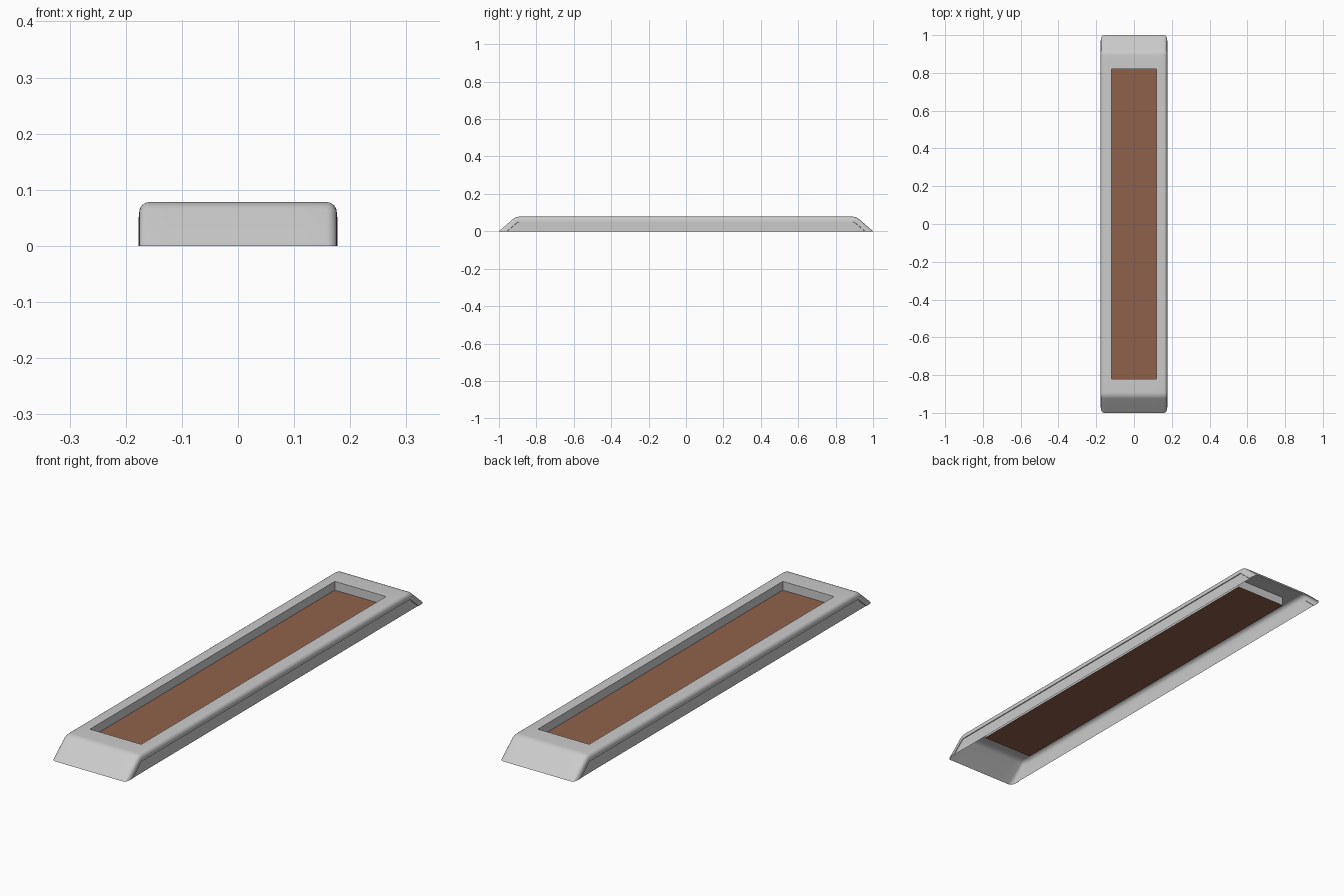
import bpy, bmesh
from math import sin, cos, tan, pi, radians

if "Cube" in bpy.data.objects:
    bpy.data.objects.remove(bpy.data.objects["Cube"])

H, TH, R = 0.078, radians(41), 0.05        # height, end slope, bend radius
HX, HY, PANEL_Z = 0.12, 0.82, 0.041        # recess half size and floor height
YC = 1 - H / tan(TH) - R * tan(TH / 2)     # where the bend starts
BENDS = 6


def half_path(d):
    """Lengthwise profile of one end, offset inward by d: recess edge to floor."""
    pts = [(HY, H - d)]
    for i in range(BENDS + 1):
        a = TH * i / BENDS
        pts.append((YC + (R - d) * sin(a), H - R + (R - d) * cos(a)))
    pts.append((1 - d / sin(TH), 0.0))
    return pts


def full_path(d):
    h = half_path(d)
    return [(-y, z) for y, z in reversed(h)] + h


def make_object(name, bm):
    me = bpy.data.meshes.new(name)
    bm.to_mesh(me)
    bm.free()
    ob = bpy.data.objects.new(name, me)
    bpy.context.collection.objects.link(ob)
    return ob


# Cross-section of one side: flat top, rounded edge, lip, small step inward
section = [(HX, 0.0)]
for i in range(7):
    a = pi / 2 * i / 6
    section.append((0.158 + 0.018 * sin(a), 0.018 * (1 - cos(a))))
section += [(0.177, 0.028), (0.174, 0.029)]

columns = [(x, full_path(d)) for x, d in section]
columns.append((0.174, [(y, 0.0) for y, z in columns[-1][1]]))   # side wall foot
columns = [(-x, p) for x, p in reversed(columns)] + columns

# Frame shell, open underneath
bm = bmesh.new()
grid = [[bm.verts.new((x, y, z)) for y, z in p] for x, p in columns]
mid_c, mid_r = len(grid) // 2 - 1, len(grid[0]) // 2 - 1
for c in range(len(grid) - 1):
    for r in range(len(grid[0]) - 1):
        if (c, r) != (mid_c, mid_r):
            bm.faces.new((grid[c][r], grid[c + 1][r], grid[c + 1][r + 1], grid[c][r + 1]))

# Recess walls
rim = [grid[mid_c + i][mid_r + j] for i, j in ((0, 0), (1, 0), (1, 1), (0, 1))]
low = [bm.verts.new((v.co.x, v.co.y, PANEL_Z)) for v in rim]
for i in range(4):
    j = (i + 1) % 4
    bm.faces.new((rim[i], rim[j], low[j], low[i]))
bmesh.ops.remove_doubles(bm, verts=bm.verts, dist=1e-5)
bmesh.ops.recalc_face_normals(bm, faces=bm.faces)
top = max(bm.faces, key=lambda f: f.calc_center_median().z)
if top.normal.z < 0:
    bmesh.ops.reverse_faces(bm, faces=bm.faces)
frame = make_object("frame", bm)
bpy.context.view_layer.objects.active = frame
frame.select_set(True)
bpy.ops.object.shade_smooth_by_angle(angle=radians(30))

# Coloured panel on the recess floor
bm = bmesh.new()
bm.faces.new([bm.verts.new((x, y, PANEL_Z)) for x, y in
              ((-HX, -HY), (HX, -HY), (HX, HY), (-HX, HY))])
panel = make_object("recessed_panel", bm)
mat = bpy.data.materials.new("brown")
mat.diffuse_color = (0.28, 0.12, 0.07, 1)
mat.use_nodes = True
mat.node_tree.nodes["Principled BSDF"].inputs["Base Color"].default_value = mat.diffuse_color
panel.data.materials.append(mat)
